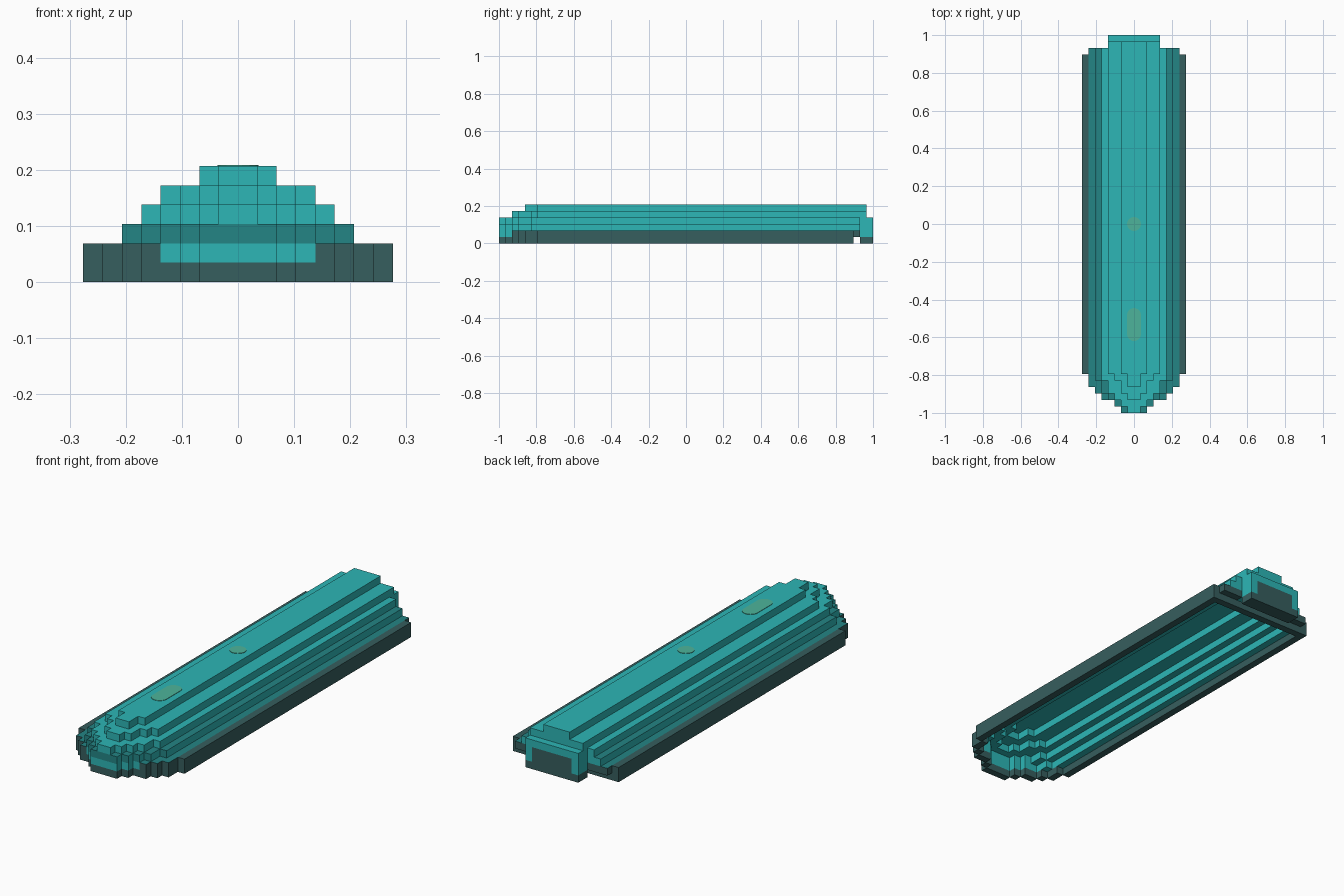
import bpy, bmesh, math
from mathutils import Vector

if "Cube" in bpy.data.objects:
    bpy.data.objects.remove(bpy.data.objects["Cube"], do_unlink=True)

ROWS = 58
U = 2 / ROWS          # edge of one block


def material(name, rgb):
    m = bpy.data.materials.new(name)
    m.use_nodes = True
    col = (*rgb, 1)
    m.diffuse_color = col
    m.node_tree.nodes["Principled BSDF"].inputs["Base Color"].default_value = col
    return m


TEAL, MID, DARK = range(3)
mats = [material("bright teal", (0.026, 0.468, 0.468)),
        material("mid teal", (0.017, 0.235, 0.235)),
        material("dark slate", (0.037, 0.112, 0.112))]
green = material("soft green", (0.074, 0.456, 0.328))

# half-widths per layer: nose rows first, last value is the straight body
NOSE = [[2, 3, 5, 6, 7, 7, 8],
        [2, 3, 5, 6, 7, 7, 8],
        [2, 3, 4, 5, 5, 6],
        [1, 2, 3, 4, 4, 5],
        [0, 0, 1, 2, 2, 3, 4],
        [0, 0, 0, 0, 1, 1, 2]]
STERN = ROWS - 2


def half_width(row, layer):
    if not (0 <= row < ROWS and 0 <= layer < len(NOSE)):
        return 0
    w = NOSE[layer][min(row, len(NOSE[layer]) - 1)]
    if row == STERN - 1:                  # recess ahead of the stern block
        return 0 if layer == 0 else min(w, 7)
    if row == STERN:
        return min(w, 4)
    if row > STERN:
        return min(w, 4) if layer < 4 else 0
    return w


def solid(x, y, z):
    w = half_width(y, z)
    return -w <= x < w


# hollow the hull from below, leaving a one-block skin
SKIN = [(1, 0, 0), (-1, 0, 0), (0, 1, 0), (0, -1, 0), (0, 0, 1)]
ALL = SKIN + [(0, 0, -1)]


def step(c, d):
    return tuple(a + b for a, b in zip(c, d))


cells = {c for c in ((x, y, z) for x in range(-8, 8) for y in range(ROWS)
                     for z in range(len(NOSE)))
         if solid(*c) and any(not solid(*step(c, d)) for d in SKIN)}


def face_colour(c, d):
    x, y, z = c
    k = x if x >= 0 else -1 - x
    inward = solid(*step(c, d))
    if z == 0:
        return DARK
    if y >= STERN:
        return DARK if (z < 3 and k < 3) else TEAL
    if inward:
        return TEAL
    if z == 1:
        if y < 3 and k < 4 and d[2] == 0:
            return TEAL
        return MID if d[2] > 0 and k < 7 else DARK
    if z == 2 and (d[2] > 0 or d[1] < 0):
        return MID
    return TEAL


def add_object(name, bm, materials):
    me = bpy.data.meshes.new(name)
    bm.to_mesh(me)
    bm.free()
    for m in materials:
        me.materials.append(m)
    ob = bpy.data.objects.new(name, me)
    bpy.context.collection.objects.link(ob)
    return ob


def build(name, chosen):
    """Make the open faces of the chosen blocks."""
    bm = bmesh.new()
    verts = {}
    for c in sorted(chosen):
        for d in ALL:
            if step(c, d) in cells:
                continue
            n = Vector(d)
            a = Vector((d[1], d[2], d[0]))
            b = n.cross(a)
            mid = Vector(c) + Vector((0.5, 0.5, 0.5)) + n / 2
            loop = []
            for s, t in ((-1, -1), (1, -1), (1, 1), (-1, 1)):
                p = mid + a * s / 2 + b * t / 2
                key = tuple(round(v) for v in p)
                if key not in verts:
                    verts[key] = bm.verts.new((key[0] * U, key[1] * U - 1, key[2] * U))
                loop.append(verts[key])
            f = bm.faces.new(loop)
            f.material_index = face_colour(c, d)
    bm.normal_update()
    add_object(name, bm, mats)


# lower skirt, stepped roof and stern block
build("lower_skirt", [c for c in cells if c[2] < 2 and c[1] < STERN])
build("stepped_roof", [c for c in cells if c[2] >= 2 and c[1] < STERN])
build("stern_block", [c for c in cells if c[1] >= STERN])


def roof_plate(name, y0, y1, radius):
    """Thin round-ended plate lying on the roof."""
    bm = bmesh.new()
    ring = []
    for i in range(16):
        t = math.tau * (i + 0.5) / 16
        y = y1 - radius if math.sin(t) > 0 else y0 + radius
        ring.append(bm.verts.new((radius * math.cos(t), y + radius * math.sin(t), 6 * U)))
    f = bm.faces.new(ring)
    top = bmesh.ops.extrude_face_region(bm, geom=[f])
    bmesh.ops.translate(bm, vec=(0, 0, 0.002),
                        verts=[v for v in top["geom"] if isinstance(v, bmesh.types.BMVert)])
    bmesh.ops.recalc_face_normals(bm, faces=bm.faces)
    add_object(name, bm, [green])


roof_plate("round_roof_marking", -0.037, 0.037, 0.037)
roof_plate("long_roof_marking", -0.62, -0.445, 0.037)
